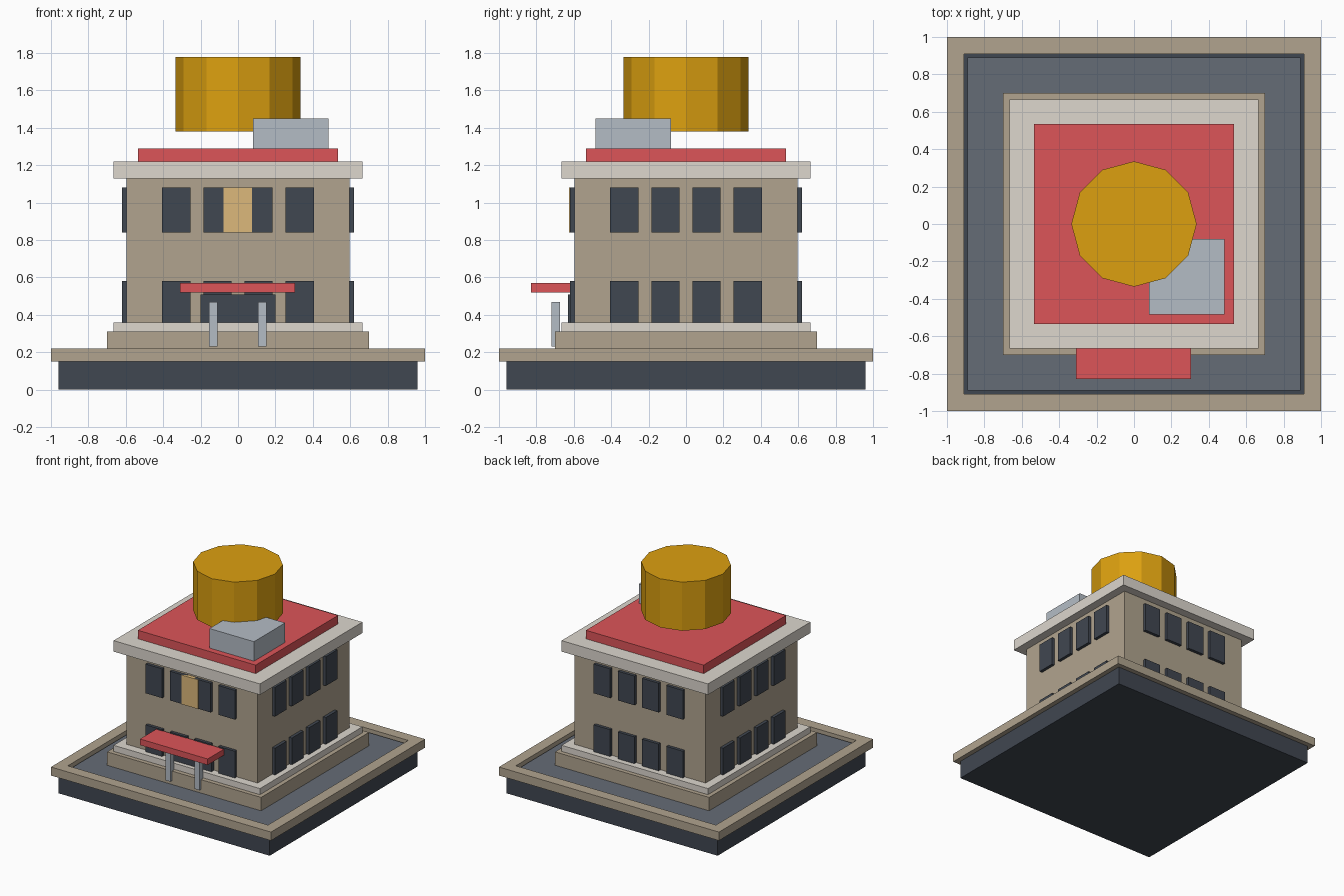
import bpy
import bmesh
import math
from mathutils import Matrix

if "Cube" in bpy.data.objects:
    bpy.data.objects.remove(bpy.data.objects["Cube"], do_unlink=True)


def material(name, rgb):
    """Flat colour from 0-255 display values, stored as linear."""
    lin = [((c / 255 + 0.055) / 1.055) ** 2.4 for c in rgb]
    mat = bpy.data.materials.new(name)
    mat.use_nodes = True
    mat.diffuse_color = (*lin, 1)
    mat.node_tree.nodes["Principled BSDF"].inputs["Base Color"].default_value = (*lin, 1)
    return mat


dark = material("dark slate", (64, 71, 81))
paving = material("paving grey", (101, 108, 118))
wall = material("warm stone", (177, 164, 143))
trim = material("pale stone", (221, 215, 206))
red = material("red", (220, 85, 89))
gold = material("gold", (220, 160, 16))
metal = material("metal grey", (180, 188, 197))
tan = material("tan", (220, 185, 123))


def add_object(name, bm, mat):
    mesh = bpy.data.meshes.new(name)
    bm.to_mesh(mesh)
    bm.free()
    mesh.materials.append(mat)
    obj = bpy.data.objects.new(name, mesh)
    bpy.context.collection.objects.link(obj)
    return obj


def add_box(bm, x, y, z):
    """Box spanning the given (low, high) pairs."""
    spans = (x, y, z)
    centre = [(a + b) / 2 for a, b in spans]
    size = [b - a for a, b in spans]
    return bmesh.ops.create_cube(
        bm, size=1, matrix=Matrix.Translation(centre) @ Matrix.Diagonal((*size, 1)))["verts"]


def box(name, mat, x, y, z):
    bm = bmesh.new()
    add_box(bm, x, y, z)
    return add_object(name, bm, mat)


def slab(name, mat, half, z):
    return box(name, mat, (-half, half), (-half, half), z)


# Square tiers from the ground up
slab("base", dark, 0.96, (0, 0.16))
slab("courtyard_paving", paving, 0.89, (0.16, 0.2))
slab("plinth", wall, 0.7, (0.2, 0.31))
slab("plinth_ledge", trim, 0.665, (0.31, 0.36))
slab("walls", wall, 0.595, (0.36, 1.13))
slab("cornice", trim, 0.665, (1.13, 1.22))
slab("roof", red, 0.535, (1.22, 1.29))

# Curb frame: a flat square ring pulled up
bm = bmesh.new()
corners = [(-1, -1), (1, -1), (1, 1), (-1, 1)]
rings = [[bm.verts.new((x * r, y * r, 0.15)) for x, y in corners] for r in (1, 0.91)]
for i in range(4):
    j = (i + 1) % 4
    bm.faces.new((rings[0][i], rings[0][j], rings[1][j], rings[1][i]))
top = bmesh.ops.extrude_face_region(bm, geom=bm.faces[:])["geom"]
bmesh.ops.translate(bm, vec=(0, 0, 0.07),
                    verts=[v for v in top if isinstance(v, bmesh.types.BMVert)])
bmesh.ops.recalc_face_normals(bm, faces=bm.faces[:])
add_object("curb", bm, wall)

# Two rows of four windows on every side
for side, turn in zip(("front", "left", "back", "right"), range(4)):
    bm = bmesh.new()
    for low in (0.34, 0.84):
        for cx in (-0.33, -0.11, 0.11, 0.33):
            add_box(bm, (cx - 0.075, cx + 0.075), (-0.62, -0.58), (low, low + 0.24))
    bmesh.ops.rotate(bm, verts=bm.verts[:], cent=(0, 0, 0),
                     matrix=Matrix.Rotation(turn * math.pi / 2, 3, "Z"))
    add_object(side + "_windows", bm, dark)

# Entrance
box("door", dark, (-0.2, 0.2), (-0.63, -0.59), (0.34, 0.51))
box("canopy", red, (-0.31, 0.305), (-0.83, -0.615), (0.52, 0.57))
for side, cx in (("right", -0.133), ("left", 0.13)):
    box(side + "_canopy_post", metal, (cx - 0.023, cx + 0.023),
        (-0.72, -0.673), (0.23, 0.47))
box("front_panel", tan, (-0.078, 0.075), (-0.625, -0.59), (0.84, 1.08))

# Rooftop unit and twelve-sided drum hovering above the roof
box("rooftop_unit", metal, (0.08, 0.485), (-0.485, -0.08), (1.29, 1.45))
bm = bmesh.new()
bmesh.ops.create_cone(bm, cap_ends=True, segments=12, radius1=0.335, radius2=0.335,
                      depth=0.4, matrix=Matrix.Translation((0, 0, 1.58)))
add_object("drum", bm, gold)
